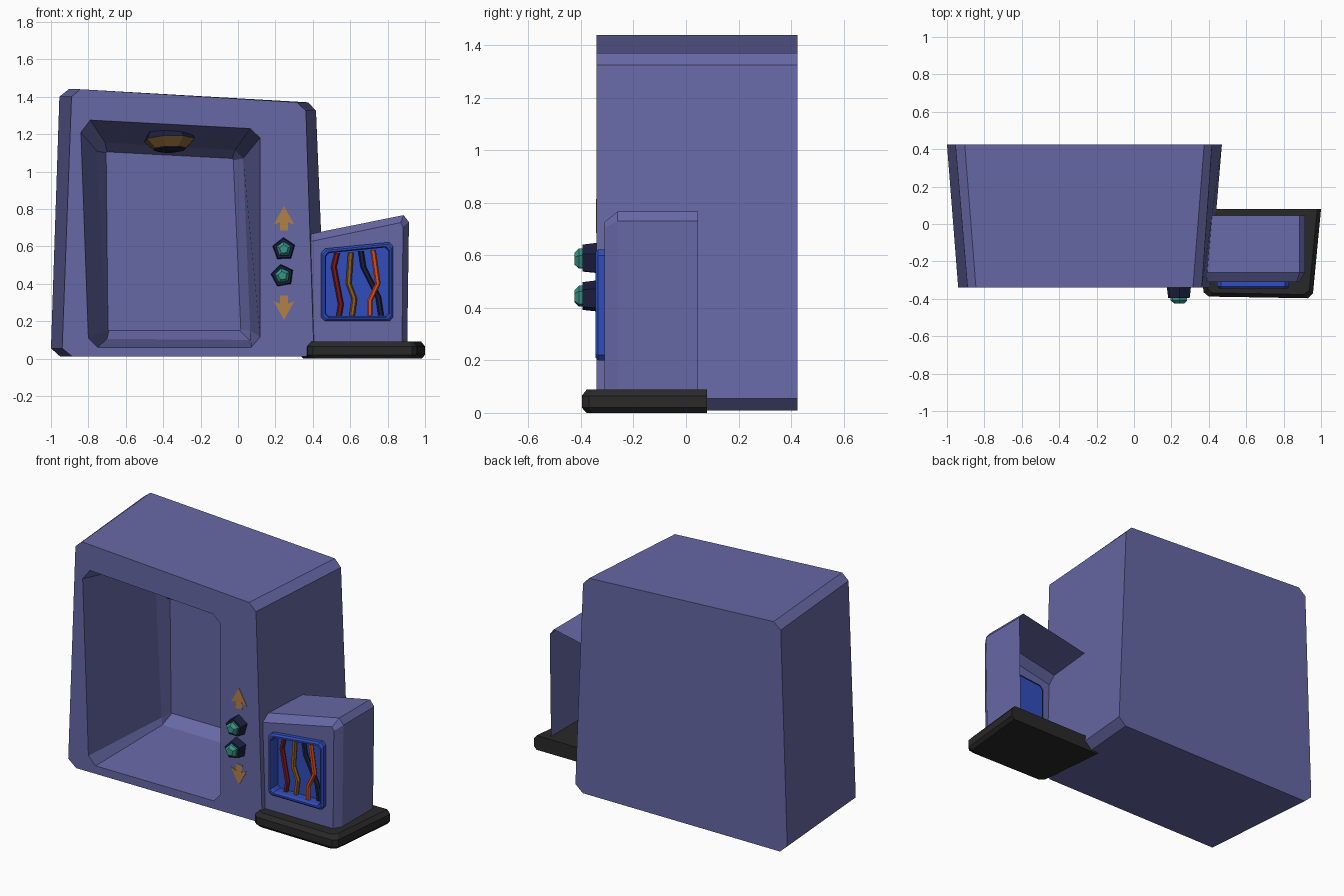
import bpy, bmesh, math
from mathutils import Vector, Matrix

if "Cube" in bpy.data.objects:
    bpy.data.objects.remove(bpy.data.objects["Cube"])


def material(name, rgb):
    m = bpy.data.materials.new(name)
    m.diffuse_color = (*rgb, 1)
    m.use_nodes = True
    m.node_tree.nodes["Principled BSDF"].inputs["Base Color"].default_value = m.diffuse_color
    return m


PURPLE = material("purple", (0.135, 0.14, 0.38))
BLACK = material("black", (0.022, 0.022, 0.022))
BLUE = material("blue", (0.03, 0.075, 0.5))
NAVY = material("navy", (0.012, 0.014, 0.05))
TEAL = material("teal", (0.04, 0.3, 0.24))
BROWN = material("brown", (0.24, 0.12, 0.035))
GOLD = material("gold", (0.45, 0.22, 0.06))
RED = material("red", (0.2, 0.01, 0.01))
ORANGE = material("orange", (0.3, 0.11, 0.01))
SCARLET = material("scarlet", (0.7, 0.08, 0.01))


def loft(name, rings, mat, cap_start=True, cap_end=True):
    """Skin a list of equally long point loops."""
    bm = bmesh.new()
    loops = [[bm.verts.new(p) for p in r] for r in rings]
    n = len(loops[0])
    for a, b in zip(loops, loops[1:]):
        for i in range(n):
            j = (i + 1) % n
            bm.faces.new((a[i], a[j], b[j], b[i]))
    if cap_start:
        bm.faces.new(loops[0][::-1])
    if cap_end:
        bm.faces.new(loops[-1])
    bmesh.ops.recalc_face_normals(bm, faces=bm.faces)
    me = bpy.data.meshes.new(name)
    bm.to_mesh(me)
    bm.free()
    me.materials.append(mat)
    ob = bpy.data.objects.new(name, me)
    bpy.context.collection.objects.link(ob)
    return ob


def xz(y, pts):
    return [(x, y, z) for x, z in pts]


def turned(name, profile, sides, origin, axis, mat, spin=0):
    """Faceted solid of (radius, height) steps along an axis."""
    rot = Vector(axis).to_track_quat('Z', 'Y').to_matrix().to_4x4()
    M = Matrix.Translation(origin) @ rot
    rings = [[M @ Vector((r * math.cos(spin + math.tau * i / sides),
                          r * math.sin(spin + math.tau * i / sides), h))
              for i in range(sides)] for r, h in profile]
    return loft(name, rings, mat)


# Main housing: back, front rim, opening, cavity and cavity back
loft("housing", [
    xz(0.425, [(-1, .055), (-.95, .01), (.42, .01), (.47, .055),
               (.417, 1.325), (.375, 1.37), (-.905, 1.44), (-.955, 1.4)]),
    xz(-0.34, [(-.94, .055), (-.885, .01), (.36, .01), (.405, .055),
               (.363, 1.325), (.315, 1.37), (-.845, 1.44), (-.89, 1.4)]),
    xz(-0.34, [(-.8, .11), (-.75, .06), (.07, .06), (.118, .115),
               (.118, 1.18), (.065, 1.23), (-.79, 1.275), (-.84, 1.21)]),
    xz(0.25, [(-.705, .15), (-.7, .105), (.06, .1), (.065, .15),
              (.027, 1.07), (-.016, 1.115), (-.71, 1.155), (-.755, 1.11)]),
    xz(0.33, [(-.695, .155), (-.69, .15), (.01, .15), (.015, .155),
              (-.025, 1.06), (-.03, 1.07), (-.70, 1.105), (-.705, 1.1)]),
], PURPLE)

# Side box, open at the back, with a hole for the wire panel
panel = [(.445, .22), (.465, .2), (.81, .2), (.828, .22),
         (.828, .6), (.808, .622), (.465, .588), (.445, .565)]


def inset(k):
    cx, cz = .637, .405
    return [(cx + (x - cx) * k, cz + (z - cz) * k) for x, z in panel]


loft("side_box", [
    xz(0.045, [(.405, .085), (.42, .08), (.895, .08), (.905, .085),
               (.914, .73), (.885, .767), (.44, .677), (.385, .665)]),
    xz(-0.26, [(.405, .085), (.42, .08), (.895, .08), (.905, .085),
               (.914, .73), (.885, .767), (.44, .677), (.385, .665)]),
    xz(-0.31, [(.405, .085), (.42, .08), (.865, .08), (.877, .085),
               (.882, .705), (.87, .727), (.44, .637), (.385, .625)]),
    xz(-0.31, inset(.97)),
], PURPLE, False, False)

# Wire panel: raised frame and recessed tray
loft("wire_panel", [xz(-.30, panel), xz(-.335, panel), xz(-.345, inset(.95)),
                    xz(-.345, inset(.9)), xz(-.325, inset(.87)),
                    xz(-.275, inset(.87))], BLUE, False, True)

# Wires
wires = [("red_wire", RED, -.295, [(.53, .565), (.512, .49), (.55, .29), (.54, .23)]),
         ("orange_wire", ORANGE, -.295, [(.603, .567), (.592, .4), (.622, .32), (.61, .23)]),
         ("navy_wire", NAVY, -.288, [(.657, .575), (.67, .49), (.75, .33), (.765, .23)]),
         ("scarlet_wire", SCARLET, -.31, [(.722, .58), (.748, .4), (.705, .31), (.705, .23)])]
for name, mat, y, pts in wires:
    w = .015
    loft(name, [[(x + w * math.cos(a), y + w * math.sin(a), z)
                 for a in (math.tau * k / 6 for k in range(6))] for x, z in pts], mat)

# Black foot under the side box
foot = [(.33, .08), (1.0, .08), (.957, -.37), (.93, -.397), (.4, -.388), (.372, -.365)]


def foot_ring(z, d):
    return [(x + (-d if x > .6 else d), y if y > 0 else y + d, z) for x, y in foot]


loft("foot", [foot_ring(0, .018), foot_ring(.02, 0), foot_ring(.065, 0),
              foot_ring(.09, .02)], BLACK)

# Buttons
for i, (x, z, spin) in enumerate([(.245, .585, .35), (.238, .443, 1.75)]):
    turned(f"button_base_{i + 1}", [(.064, -.01), (.056, .055)], 5,
           (x, -.34, z), (0, -1, 0), NAVY, spin)
    turned(f"button_cap_{i + 1}", [(.042, .04), (.042, .068), (.024, .085)], 5,
           (x, -.34, z), (0, -1, 0), TEAL, spin)

# Direction arrows, mirrored up and down
arrow = [(0, .13), (.055, .03), (.02, .045), (.022, 0),
         (-.022, 0), (-.02, .045), (-.055, .03)]
for name, z0, s in (("up_arrow", .685, 1), ("down_arrow", .337, -1)):
    pts = [(.246 + x, z0 + s * z) for x, z in arrow]
    loft(name, [xz(-.338, pts), xz(-.343, pts)], GOLD)

# Ceiling lamp, tilted with the ceiling
top, down = (-.367, -.05, 1.195), (.03, -.19, -1)
turned("lamp_mount", [(.12, -.01), (.14, .028)], 8, top, down, NAVY, .39)
turned("lamp_shade", [(.14, .028), (.09, .075)], 8, top, down, BROWN, .39)
turned("lamp_lens", [(.09, .07), (.085, .08), (.05, .088)], 8, top, down, NAVY, .39)
